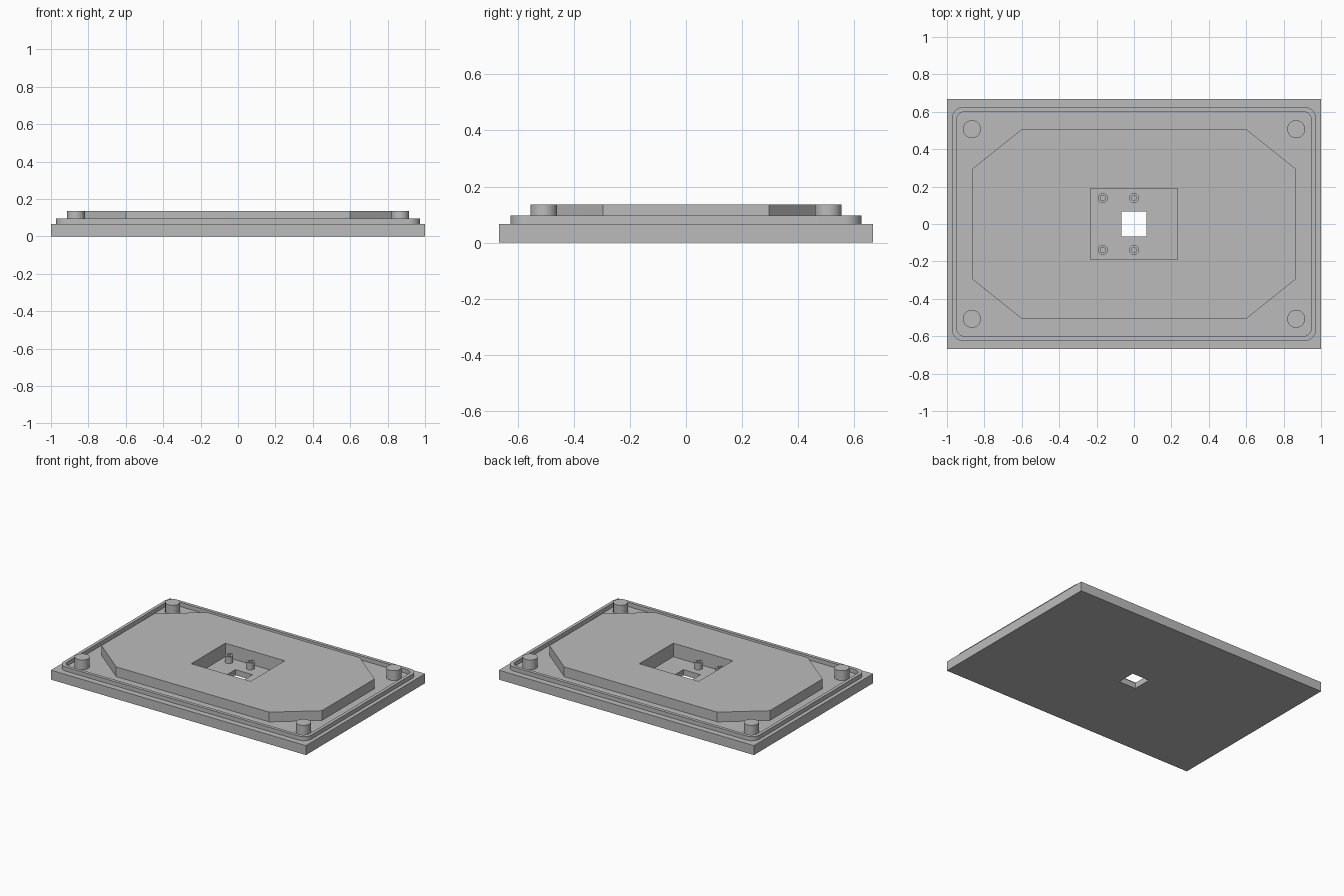
import bpy, bmesh
from math import cos, sin, pi, radians

if "Cube" in bpy.data.objects:
    bpy.data.objects.remove(bpy.data.objects["Cube"])

GREY = (0.5, 0.5, 0.5, 1)
mat = bpy.data.materials.new("plain grey")
mat.use_nodes = True
mat.diffuse_color = GREY
mat.node_tree.nodes["Principled BSDF"].inputs["Base Color"].default_value = GREY

# Heights of the main levels
POCKET, DECK, LIP, TOP = 0.04, 0.067, 0.096, 0.136


def rect(hx, hy):
    return [(-hx, -hy), (hx, -hy), (hx, hy), (-hx, hy)]


def circle(r, n=32, cx=0, cy=0):
    return [(cx + r * cos(2 * pi * i / n), cy + r * sin(2 * pi * i / n)) for i in range(n)]


def rounded(hx, hy, r, n=8):
    pts = []
    for q, (sx, sy) in enumerate([(1, 1), (-1, 1), (-1, -1), (1, -1)]):
        for i in range(n + 1):
            a = pi / 2 * (q + i / n)
            pts.append((sx * (hx - r) + r * cos(a), sy * (hy - r) + r * sin(a)))
    return pts


def prism(name, outline, z0, z1):
    """Extrude a flat outline straight up."""
    bm = bmesh.new()
    face = bm.faces.new([bm.verts.new((x, y, z0)) for x, y in outline])
    up = bmesh.ops.extrude_face_region(bm, geom=[face], use_keep_orig=True)
    verts = [v for v in up["geom"] if isinstance(v, bmesh.types.BMVert)]
    bmesh.ops.translate(bm, verts=verts, vec=(0, 0, z1 - z0))
    bmesh.ops.recalc_face_normals(bm, faces=bm.faces)
    me = bpy.data.meshes.new(name)
    bm.to_mesh(me)
    bm.free()
    me.materials.append(mat)
    ob = bpy.data.objects.new(name, me)
    bpy.context.collection.objects.link(ob)
    return ob


def select(ob):
    bpy.ops.object.select_all(action="DESELECT")
    ob.select_set(True)
    bpy.context.view_layer.objects.active = ob


def cut(ob, outline, z0, z1):
    """Subtract a prism from an object and discard the cutter."""
    cutter = prism("cutter", outline, z0, z1)
    cutter.hide_render = True
    mod = ob.modifiers.new("cut", "BOOLEAN")
    mod.operation, mod.solver, mod.object = "DIFFERENCE", "EXACT", cutter
    select(ob)
    bpy.ops.object.modifier_apply(modifier=mod.name)
    bpy.data.objects.remove(cutter)


def smooth(ob):
    select(ob)
    bpy.ops.object.shade_smooth_by_angle(angle=radians(30))


pocket = rect(0.233, 0.19)

# Base plate with the pocket floor and the square through hole
base = prism("base_plate", rect(1, 0.667), 0, DECK)
cut(base, pocket, POCKET, 1)
cut(base, rect(0.067, 0.067), -1, 1)

# Raised sealing lip
lip = prism("rim_lip", rounded(0.973, 0.625, 0.06), DECK, LIP)
cut(lip, rounded(0.95, 0.602, 0.05), 0, 1)
smooth(lip)

# Eight-sided raised platform, open over the pocket
corner = [(0.6, 0.507), (0.864, 0.295)]
octagon = (corner[::-1] + [(-x, y) for x, y in corner]
           + [(-x, -y) for x, y in corner[::-1]] + [(x, -y) for x, y in corner])
platform = prism("raised_platform", octagon, DECK, TOP)
cut(platform, pocket, 0, 1)

# Corner bosses
for side, sx in (("left", 1), ("right", -1)):
    for end, sy in (("front", -1), ("back", 1)):
        smooth(prism(f"{end}_{side}_boss", circle(0.048, 32, sx * 0.867, sy * 0.507), DECK, TOP))

# Hollow screw posts in the pocket
for side, x in (("middle", 0), ("right", -0.167)):
    for end, y in (("front", -0.139), ("back", 0.139)):
        post = prism(f"{end}_{side}_post", circle(0.026, 24, x, y), POCKET, 0.088)
        cut(post, circle(0.013, 24, x, y), 0, 1)
        smooth(post)
